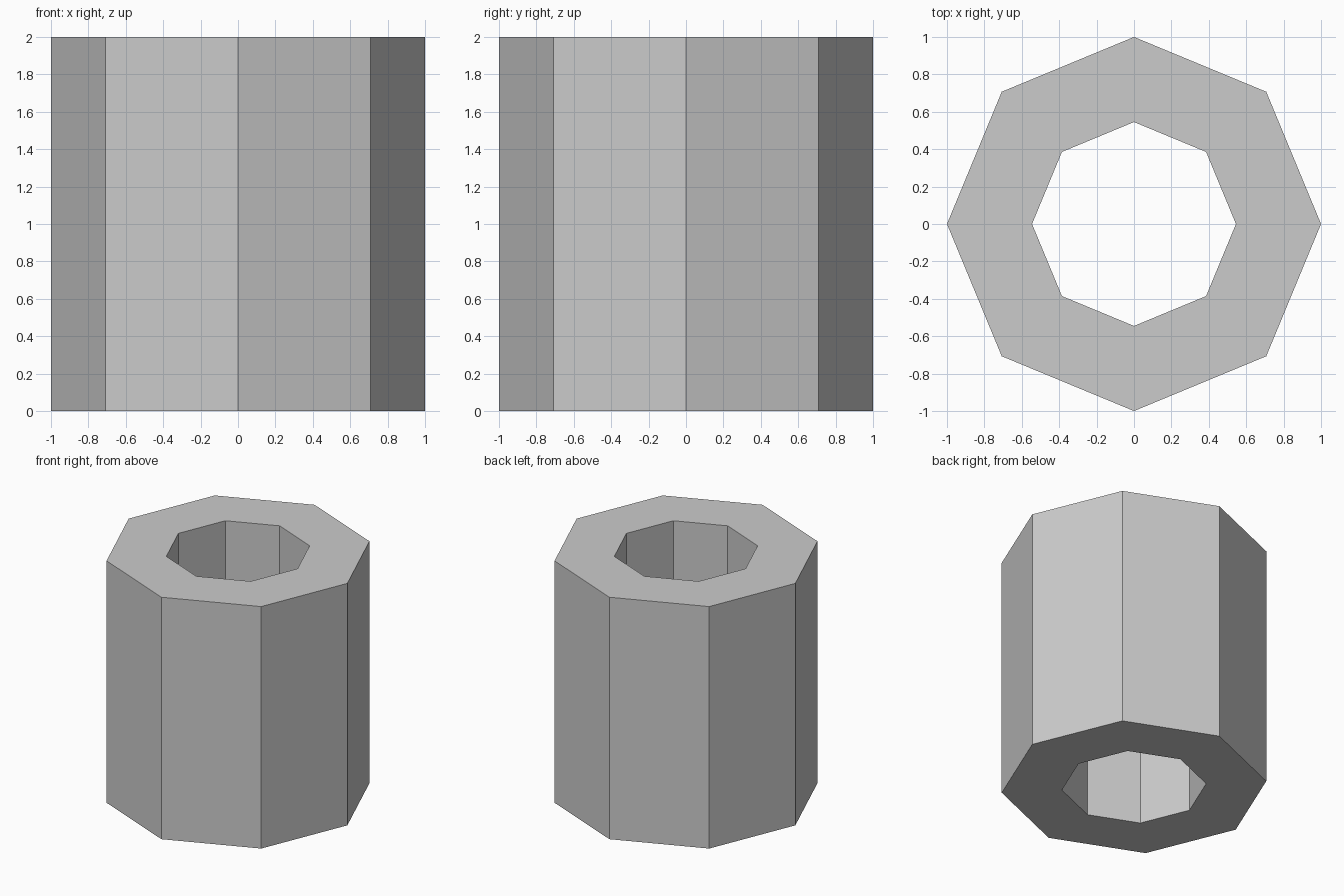
import bpy, bmesh
from math import cos, sin, tau

if "Cube" in bpy.data.objects:
    bpy.data.objects.remove(bpy.data.objects["Cube"])

SIDES, OUTER, INNER, HEIGHT = 8, 1.0, 0.545, 2.0

bm = bmesh.new()


def ring(radius, z):
    return [bm.verts.new((radius * cos(tau * i / SIDES), radius * sin(tau * i / SIDES), z))
            for i in range(SIDES)]


# Rectangular wall section: outer bottom, outer top, inner top, inner bottom
section = [(OUTER, 0), (OUTER, HEIGHT), (INNER, HEIGHT), (INNER, 0)]
rings = [ring(r, z) for r, z in section]

# Join each ring to the next, closing the section into a tube
for k, a in enumerate(rings):
    b = rings[(k + 1) % len(rings)]
    for i in range(SIDES):
        j = (i + 1) % SIDES
        bm.faces.new((a[i], a[j], b[j], b[i]))
bmesh.ops.recalc_face_normals(bm, faces=bm.faces)

mesh = bpy.data.meshes.new("octagonal_tube")
bm.to_mesh(mesh)
bm.free()
tube = bpy.data.objects.new("octagonal_tube", mesh)
bpy.context.collection.objects.link(tube)
